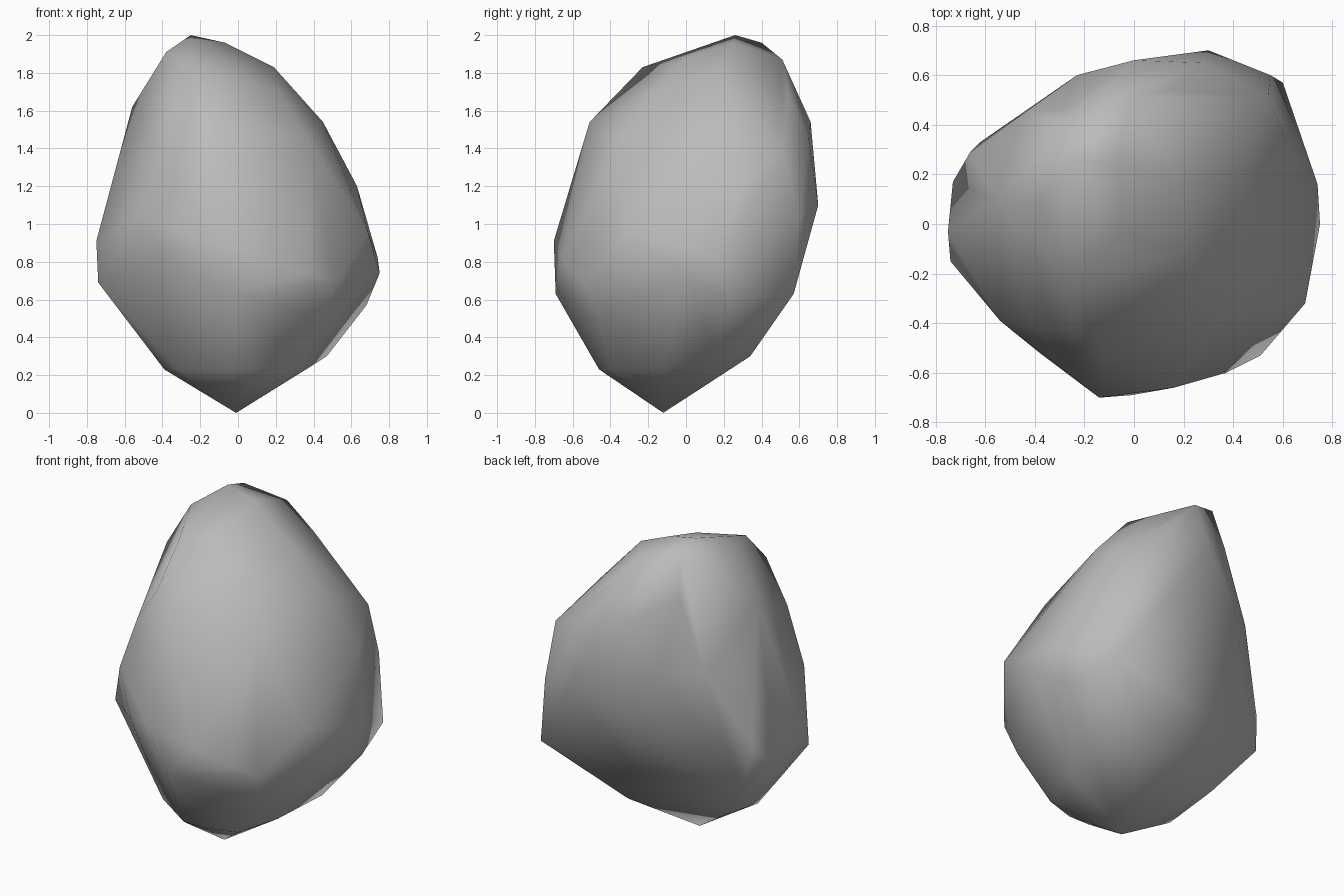
import bpy
import bmesh

# Remove the default object
default = bpy.data.objects.get("Cube")
if default:
    bpy.data.objects.remove(default, do_unlink=True)


def make_material(name, colour):
    """Flat material with the same colour in the viewport and in a render."""
    material = bpy.data.materials.new(name)
    material.use_nodes = True
    material.diffuse_color = colour
    for node in material.node_tree.nodes:
        if node.type == 'BSDF_PRINCIPLED':
            node.inputs["Base Color"].default_value = colour
    return material


def wrap_sections(name, sections, material):
    """Smooth-shaded object: one faceted skin pulled tight over the corners
    of level cross-sections, given as height and (x, y) corners."""
    bm = bmesh.new()
    for height, corners in sections.items():
        for x, y in corners:
            bm.verts.new((x, y, height))
    bmesh.ops.convex_hull(bm, input=bm.verts[:], use_existing_faces=False)

    # Corners left inside the skin are not needed
    inside = [vert for vert in bm.verts if not vert.link_faces]
    bmesh.ops.delete(bm, geom=inside, context='VERTS')
    bmesh.ops.recalc_face_normals(bm, faces=bm.faces[:])
    for face in bm.faces:
        face.smooth = True

    mesh = bpy.data.meshes.new(name)
    bm.to_mesh(mesh)
    bm.free()
    mesh.materials.append(material)
    obj = bpy.data.objects.new(name, mesh)
    bpy.context.collection.objects.link(obj)
    return obj


# Outstanding corners of the boulder at each height, from the bottom tip up
boulder_sections = {
    # Pointed underside
    0: [(-.01, -.12)],
    .23: [(-.39, -.15), (-.32, -.28), (-.05, -.46), (.09, -.46),
          (.28, -.4), (.36, -.12)],
    .3: [(.47, .16), (.16, .34), (-.42, .18)],
    .5: [(.46, -.47)],
    # Wide belt
    .57: [(.68, .24), (-.62, .33)],
    .63: [(.6, .57), (-.01, -.69)],
    .69: [(.51, -.53), (-.74, -.15), (-.73, .17)],
    .74: [(.75, 0), (.37, -.6)],
    .82: [(.74, .16), (-.38, -.52), (.16, -.66), (-.66, .29)],
    .91: [(-.75, -.03), (-.14, -.7)],
    .95: [(.69, -.32)],
    1.04: [(-.54, -.39), (.55, .6)],
    1.1: [(.3, .7)],
    # Tapering shoulders
    1.2: [(.63, .3)],
    1.27: [(-.44, .45), (-.23, .6)],
    1.37: [(.54, .51), (-.41, -.41)],
    1.45: [(.27, .65), (.37, -.34)],
    1.54: [(0, .66), (.45, .2), (-.13, -.51)],
    1.62: [(-.25, -.43), (-.56, .1)],
    1.71: [(.14, .54), (.21, -.13), (-.28, .46)],
    # Leaning crown
    1.83: [(-.25, -.23), (.19, .17)],
    1.87: [(-.02, .51), (-.05, -.03)],
    1.91: [(-.38, .08)],
    1.96: [(-.07, .25), (-.24, .4)],
    2: [(-.25, .26)],
}

stone = make_material("grey_stone", (0.5, 0.5, 0.5, 1))
wrap_sections("boulder", boulder_sections, stone)
